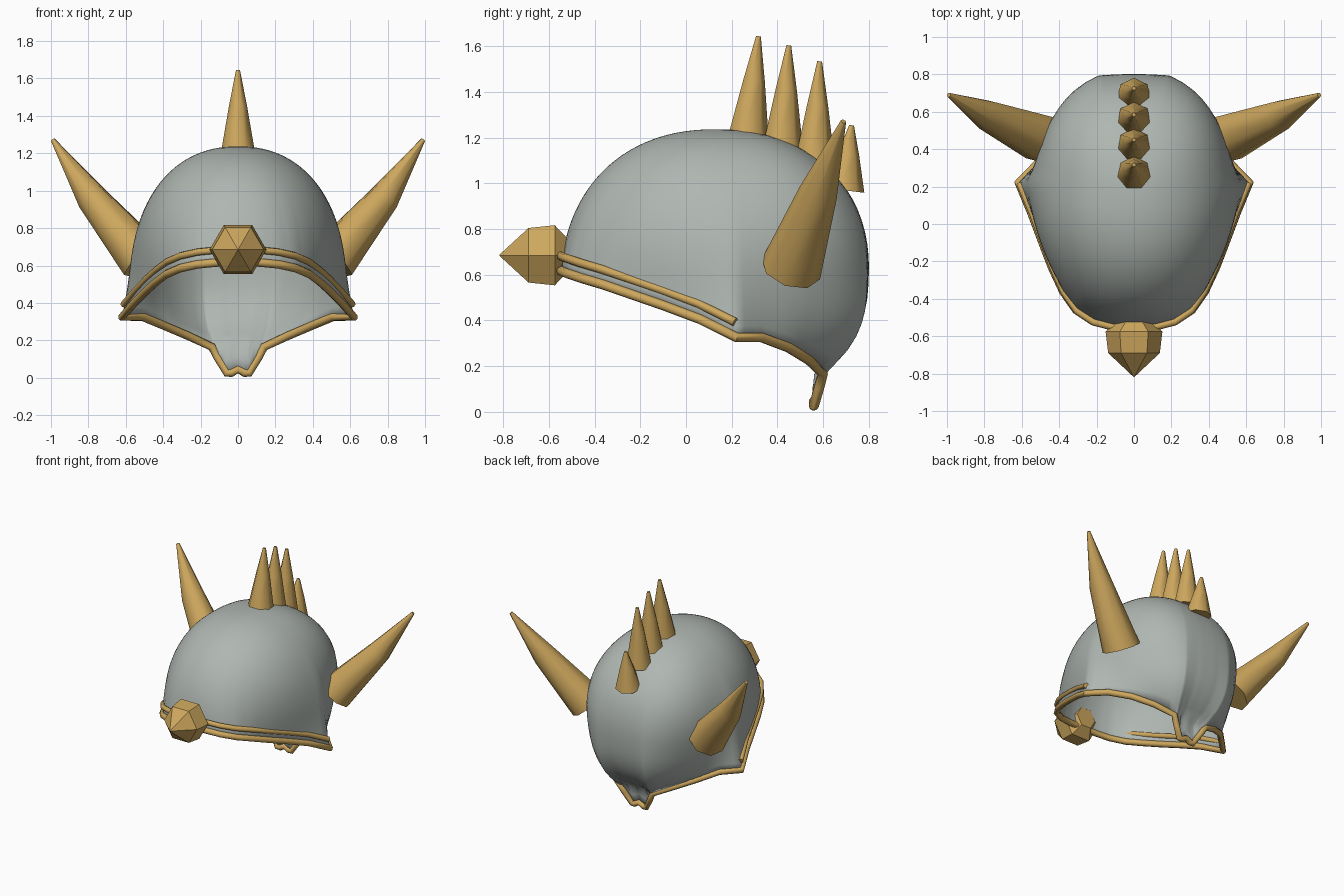
import bpy, bmesh, math
from mathutils import Vector

if "Cube" in bpy.data.objects:
    bpy.data.objects.remove(bpy.data.objects["Cube"])


def material(name, color):
    m = bpy.data.materials.new(name)
    m.diffuse_color = (*color, 1)
    m.use_nodes = True
    m.node_tree.nodes["Principled BSDF"].inputs["Base Color"].default_value = m.diffuse_color
    return m


GOLD = material("gold", (0.61, 0.385, 0.11))
STEEL = material("steel grey", (0.43, 0.47, 0.44))


def finish(obj, mat, smooth_angle=None):
    obj.data.materials.append(mat)
    bpy.ops.object.select_all(action='DESELECT')
    obj.select_set(True)
    bpy.context.view_layer.objects.active = obj
    if smooth_angle:
        bpy.ops.object.shade_smooth_by_angle(angle=math.radians(smooth_angle))
    return obj


def mesh_object(name, bm, mat, smooth_angle=None):
    bmesh.ops.recalc_face_normals(bm, faces=bm.faces)
    me = bpy.data.meshes.new(name)
    bm.to_mesh(me)
    bm.free()
    obj = bpy.data.objects.new(name, me)
    bpy.context.collection.objects.link(obj)
    return finish(obj, mat, smooth_angle)


def tapered(name, points, radii, sides, smooth_angle=None, turn=0.0):
    """Closed polygonal rings swept along a short axis."""
    pts = [Vector(p) for p in points]
    d = (pts[-1] - pts[0]).normalized()
    u = Vector((1, 0, 0))
    u = (u - d * u.dot(d)).normalized()
    v = d.cross(u)
    bm = bmesh.new()
    rings = []
    for p, r in zip(pts, radii):
        angles = [turn + 2 * math.pi * i / sides for i in range(sides)]
        rings.append([bm.verts.new(p + (u * math.cos(a) + v * math.sin(a)) * r) for a in angles])
    for a, b in zip(rings, rings[1:]):
        for i in range(sides):
            j = (i + 1) % sides
            bm.faces.new((a[i], a[j], b[j], b[i]))
    bm.faces.new(rings[0])
    bm.faces.new(rings[-1])
    return mesh_object(name, bm, GOLD, smooth_angle)


def tube(name, points, radius, cyclic):
    cu = bpy.data.curves.new(name, 'CURVE')
    cu.dimensions = '3D'
    cu.bevel_depth = radius
    cu.bevel_resolution = 2
    cu.use_fill_caps = True
    sp = cu.splines.new('POLY')
    sp.points.add(len(points) - 1)
    for q, p in zip(sp.points, points):
        q.co = (*p, 1)
    sp.use_cyclic_u = cyclic
    obj = bpy.data.objects.new(name, cu)
    bpy.context.collection.objects.link(obj)
    finish(obj, GOLD)
    bpy.ops.object.convert(target='MESH')
    bpy.ops.object.shade_smooth_by_angle(angle=math.radians(50))


# Rim line, right half, from brow centre to neck centre
RIM = [(0, -.55, .62), (.12, -.545, .615), (.22, -.52, .605), (.31, -.46, .585),
       (.38, -.36, .555), (.44, -.23, .51), (.49, -.10, .465), (.55, .06, .405),
       (.62, .22, .325), (.51, .33, .325), (.40, .45, .28), (.27, .54, .225),
       (.14, .60, .165), (.11, .585, .11), (.06, .56, .025), (.035, .56, .025), (0, .56, .045)]
mirror = lambda pts: [(-x, y, z) for x, y, z in pts]
rim_loop = RIM + mirror(RIM[-2:0:-1])

# Dome shell: columns run from the crown down to the rim line
CY, TOP, MID = 0.13, 1.237, 0.6
LEVELS = 28


def dome_point(x, y, z):
    """Point of the ideal dome at height z in the direction of (x, y)."""
    s, c = x, y - CY
    length = math.hypot(s, c)
    s, c = abs(s) / length, c / length
    wide, deep, n = 0.545, 0.66, 2.0
    if c > 0:
        deep, n = 0.68, 2.6
        deep *= 1 - 3.35 * max(0, MID - max(z, .16)) ** 2.9
    r = ((s / wide) ** n + (abs(c) / deep) ** n) ** (-1 / n)
    h = min(1, max(0, z - MID) / (TOP - MID))
    r *= (1 - h ** 2.2) ** (1 / 2.2)
    return Vector((math.copysign(s, x) * r, CY + c * r, z))


columns = []
for a, b in zip(rim_loop, rim_loop[1:] + rim_loop[:1]):
    for k in range(3):
        columns.append(Vector(a).lerp(Vector(b), k / 3))
bm = bmesh.new()
crown = bm.verts.new((0, CY, TOP))
grid = []
for rim in columns:
    offset = rim - dome_point(*rim)
    col = []
    for i in range(1, LEVELS + 1):
        t = i / LEVELS
        z = rim.z + (TOP - rim.z) * math.cos(t * math.pi / 2)
        col.append(bm.verts.new(dome_point(rim.x, rim.y, z) + offset * t ** 4))
    grid.append(col)
for a, b in zip(grid, grid[1:] + grid[:1]):
    bm.faces.new((crown, a[0], b[0]))
    for i in range(LEVELS - 1):
        bm.faces.new((a[i], a[i + 1], b[i + 1], b[i]))
shell = mesh_object("helmet_shell", bm, STEEL, 60)
thick = shell.modifiers.new("thickness", 'SOLIDIFY')
thick.thickness = 0.01
thick.offset = -1

# Gold trim around the rim and a second band over the brow
tube("rim_trim", rim_loop, 0.022, True)
band = [(x * .985, y - .005, z + .067) for x, y, z in RIM[:9]]
tube("brow_band", mirror(band[:0:-1]) + band, 0.019, False)

# Side horns
for name, s in (("right_horn", 1), ("left_horn", -1)):
    tapered(name, [(s * .50, .46, .625), (s * .78, .58, .96), (s * .99, .69, 1.272)],
            (.135, .085, .012), 8, 50)

# Crest spikes: base y, z and tip y, z
CREST = [(.27, 1.21, .317, 1.645), (.42, 1.16, .45, 1.605),
         (.56, 1.09, .585, 1.535), (.69, .97, .725, 1.255)]
for i, (y0, z0, y1, z1) in enumerate(CREST):
    base, tip = Vector((0, y0, z0)), Vector((0, y1, z1))
    tapered(f"crest_spike_{i + 1}", [base, base.lerp(tip, .55), tip],
            (.092, .05, .011), 7, 55, math.pi / 2)

# Faceted brow stud
tapered("brow_stud", [(0, -.515, .685), (0, -.575, .685), (0, -.69, .685), (0, -.818, .685)],
        (.08, .152, .138, .002), 6)
